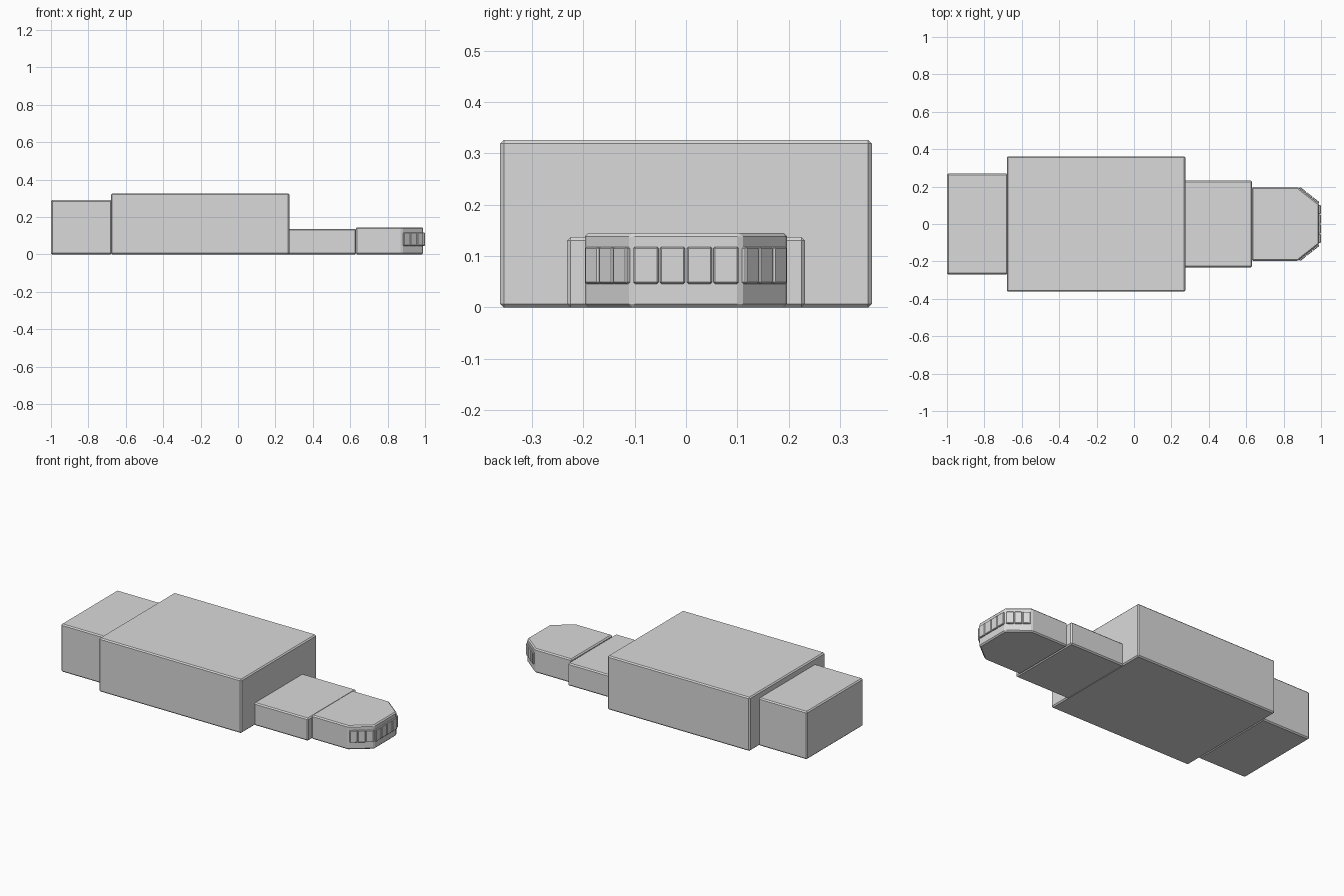
import bpy
import bmesh
from mathutils import Vector, Matrix

cube = bpy.data.objects.get("Cube")
if cube:
    bpy.data.objects.remove(cube, do_unlink=True)

grey = bpy.data.materials.new("light grey")
grey.use_nodes = True
colour = (0.7, 0.7, 0.7, 1)
grey.diffuse_color = colour
grey.node_tree.nodes["Principled BSDF"].inputs["Base Color"].default_value = colour


def finish(name, bm, chamfer):
    """Turn a bmesh into a grey object with chamfered edges."""
    bmesh.ops.recalc_face_normals(bm, faces=bm.faces)
    mesh = bpy.data.meshes.new(name)
    bm.to_mesh(mesh)
    bm.free()
    mesh.materials.append(grey)
    obj = bpy.data.objects.new(name, mesh)
    bpy.context.collection.objects.link(obj)
    bevel = obj.modifiers.new("chamfer", 'BEVEL')
    bevel.width = chamfer
    bevel.segments = 1
    bevel.limit_method = 'ANGLE'
    return obj


def prism(name, outline, height, chamfer=0.007):
    """Extrude a plan outline up from the ground."""
    bm = bmesh.new()
    base = bm.faces.new([bm.verts.new((x, y, 0)) for x, y in outline])
    top = bmesh.ops.extrude_face_region(bm, geom=[base])["geom"]
    verts = [v for v in top if isinstance(v, bmesh.types.BMVert)]
    bmesh.ops.translate(bm, verts=verts, vec=(0, 0, height))
    return finish(name, bm, chamfer)


def block(name, x0, x1, half, height):
    return prism(name, [(x0, -half), (x1, -half), (x1, half), (x0, half)], height)


def window_row(name, start, end, count, gap=0.003, depth=0.009):
    """Raised panes along a straight wall, with outward to the right of start-end."""
    start, end = Vector(start), Vector(end)
    along = (end - start).normalized()
    out = Vector((along.y, -along.x, 0))
    step = (end - start).length / count
    low, high = 0.046, 0.118
    for i in range(count):
        bm = bmesh.new()
        centre = start + along * step * (i + 0.5) + Vector((0, 0, (low + high) / 2))
        turn = Matrix((along, out, (0, 0, 1))).transposed().to_4x4()
        size = Matrix.Diagonal((step - gap, depth * 2, high - low, 1))
        bmesh.ops.create_cube(bm, size=1, matrix=Matrix.Translation(centre) @ turn @ size)
        finish(f"{name}_{i + 1}", bm, 0.003)


# Stepped hull blocks from rear to front
block("rear_block", -1.0, -0.675, 0.27, 0.29)
block("main_block", -0.68, 0.275, 0.362, 0.326)
block("neck_block", 0.265, 0.632, 0.232, 0.137)

# Nose cabin with angled front corners
shoulder, tip = (0.876, 0.197), (0.99, 0.107)
half = [(0.63, 0.197), shoulder, tip]
prism("nose_cabin", half + [(x, -y) for x, y in reversed(half)], 0.145)

# Window panes round the nose
window_row("front_window", (0.99, -0.104, 0), (0.99, 0.104, 0), 4)
window_row("right_window", (0.882, -0.192, 0), (0.987, -0.109, 0), 3)
window_row("left_window", (0.987, 0.109, 0), (0.882, 0.192, 0), 3)
